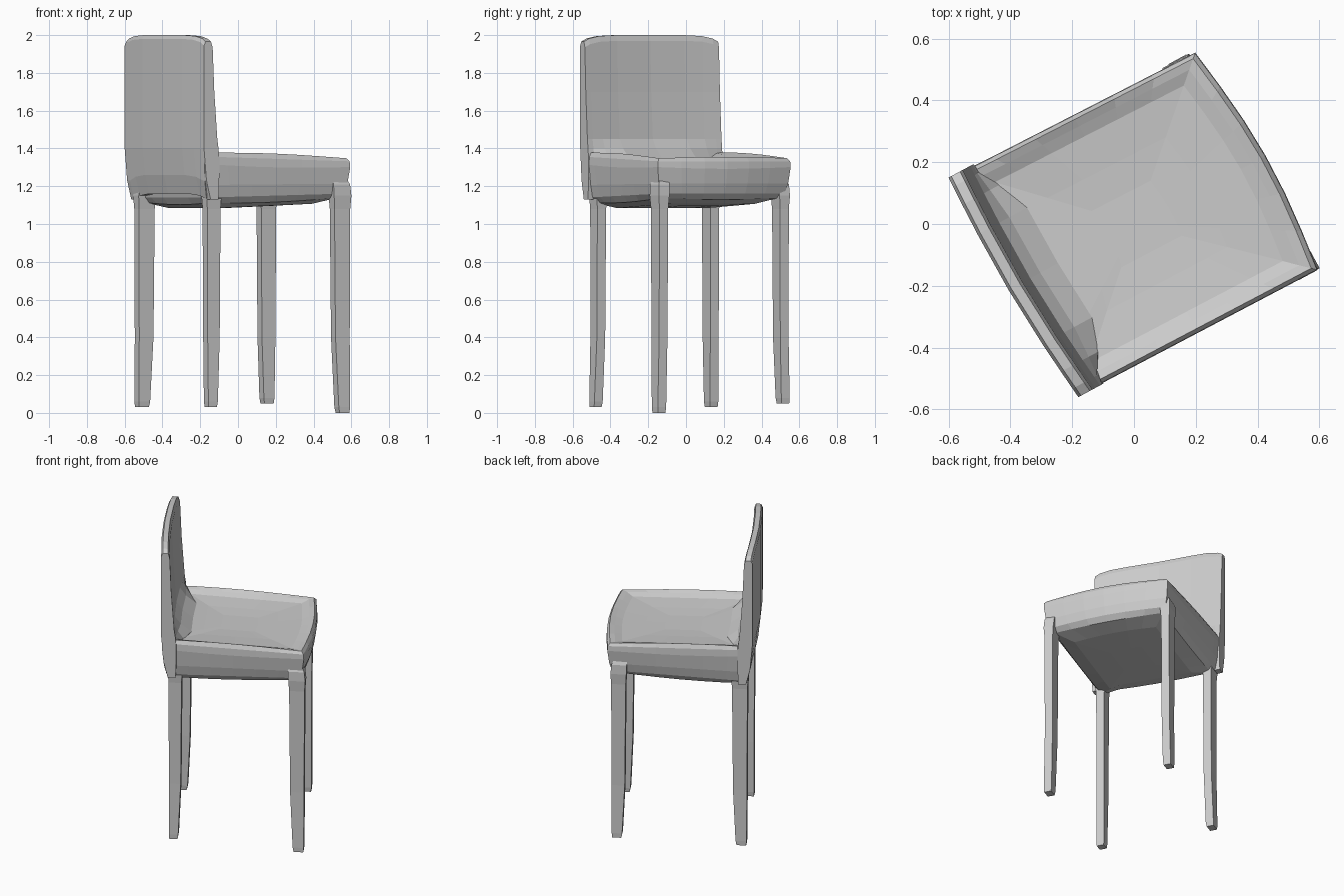
import bpy
import bmesh
import math
from mathutils import Vector

cube = bpy.data.objects.get("Cube")
if cube:
    bpy.data.objects.remove(cube, do_unlink=True)

grey = bpy.data.materials.new("plain grey")
grey.use_nodes = True
colour = (0.6, 0.6, 0.6, 1)
grey.diffuse_color = colour
grey.node_tree.nodes["Principled BSDF"].inputs["Base Color"].default_value = colour

# Seat corners and the chair's own axes
BACK_L = Vector((-0.60, 0.15, 0))
BACK_R = Vector((-0.18, -0.56, 0))
FRONT_R = Vector((0.60, -0.15, 0))
FRONT_L = Vector((0.20, 0.56, 0))
CORNERS = [BACK_L, BACK_R, FRONT_R, FRONT_L]
CENTRE = sum(CORNERS, Vector()) / 4
DEPTH = Vector((0.88, 0.475, 0)).normalized()
SIDE = Vector((-DEPTH.y, DEPTH.x, 0))


def loft(name, rings):
    """Skin a list of equal closed rings and cap both ends."""
    bm = bmesh.new()
    loops = [[bm.verts.new(p) for p in ring] for ring in rings]
    n = len(loops[0])
    for a, b in zip(loops, loops[1:]):
        for i in range(n):
            j = (i + 1) % n
            bm.faces.new((a[i], a[j], b[j], b[i]))
    bm.faces.new(loops[0][::-1])
    bm.faces.new(loops[-1])
    bmesh.ops.recalc_face_normals(bm, faces=bm.faces)
    mesh = bpy.data.meshes.new(name)
    bm.to_mesh(mesh)
    bm.free()
    mesh.materials.append(grey)
    obj = bpy.data.objects.new(name, mesh)
    bpy.context.collection.objects.link(obj)
    return obj


def fuse(body, part):
    """Weld a part into the body so the shell has no hidden surfaces."""
    weld = body.modifiers.new("weld", 'BOOLEAN')
    weld.operation = 'UNION'
    weld.solver = 'EXACT'
    weld.object = part
    bpy.context.view_layer.objects.active = body
    bpy.ops.object.modifier_apply(modifier=weld.name)
    bpy.data.objects.remove(part, do_unlink=True)


def seat_ring(scale, z, lift, steps=6):
    """Outline of the seat: bowed front edge, thinner towards the front."""
    ring = []
    for k in range(4):
        a, b = CORNERS[k], CORNERS[(k + 1) % 4]
        for i in range(steps):
            t = i / steps
            p = a.lerp(b, t)
            bow = math.sin(math.pi * t)
            if k == 2:
                p = p + DEPTH * 0.035 * bow
            if k == 0:
                p = p + DEPTH * 0.04
            p = CENTRE + (p - CENTRE) * scale
            height = z + lift * (1 - bow)
            thin = 1 - 0.28 * p.dot(DEPTH)
            ring.append(p + Vector((0, 0, 1.24 + (height - 1.24) * thin)))
    return ring


# Seat: bulging underside, rounded apron, dished top with a raised rim
seat_profile = [(0.25, 1.09, 0), (0.65, 1.095, 0), (0.87, 1.115, 0.01),
                (0.93, 1.15, 0), (0.965, 1.21, 0), (0.99, 1.30, 0.01),
                (0.985, 1.345, 0), (0.955, 1.373, -0.01),
                (0.89, 1.36, 0), (0.8, 1.345, 0), (0.5, 1.335, 0),
                (0.25, 1.33, 0)]
chair = loft("chair_body", [seat_ring(*row) for row in seat_profile])

# Backrest: one cross-section swept from the left post to the right post
rings = []
for s, top, low, root in [(0, 1.965, 1.13, 0), (0.04, 1.982, 1.13, 0.1),
                          (0.12, 1.995, 1.15, 0.5), (0.25, 2.0, 1.16, 1),
                          (0.5, 2.0, 1.16, 1), (0.75, 2.0, 1.16, 1),
                          (0.88, 1.995, 1.15, 0.5), (0.96, 1.982, 1.13, 0.1),
                          (1, 1.965, 1.13, 0)]:
    base = BACK_L.lerp(BACK_R, s) - DEPTH * 0.018 * math.sin(math.pi * s)
    section = [(0.04, low), (0.015, low + 0.1), (0, 1.4), (0, top - 0.02),
               (0.01, top), (0.042, top), (0.052, top - 0.03), (0.062, 1.7),
               (0.08, 1.45), (0.087 + 0.03 * root, 1.40),
               (0.092 + 0.09 * root, 1.35), (0.092 + 0.05 * root, 1.25),
               (0.088, low)]
    rings.append([base + DEPTH * t + Vector((0, 0, z)) for t, z in section])
fuse(chair, loft("backrest", rings))

# Legs: tapered in depth towards the foot, running up into the apron
for name, x, y, foot, depth, width in [
        ("back_left_leg", -0.495, 0.13, 0.03, 0.09, 0.05),
        ("back_right_leg", -0.14, -0.465, 0.03, 0.076, 0.05),
        ("front_right_leg", 0.54, -0.14, 0.0, 0.09, 0.05),
        ("front_left_leg", 0.15, 0.5, 0.05, 0.085, 0.05)]:
    axis = Vector((x, y, 0))
    outward = (axis - CENTRE).normalized()
    rings = []
    for z, deep, wide, shift in [(foot, 0.65, 0.9, 0.014),
                                 (foot + 0.03, 0.75, 1, 0.012),
                                 (0.4, 0.95, 1, 0.002), (1.08, 1.05, 1.05, 0),
                                 (1.15, 1.15, 1.25, 0), (1.21, 1.1, 1.3, -0.006),
                                 (1.27, 0.8, 0.8, -0.03)]:
        c = axis + outward * shift + Vector((0, 0, z))
        rings.append([c + DEPTH * depth * deep * i / 2 + SIDE * width * wide * j / 2
                      for i, j in [(-1, -1), (1, -1), (1, 1), (-1, 1)]])
    fuse(chair, loft(name, rings))
